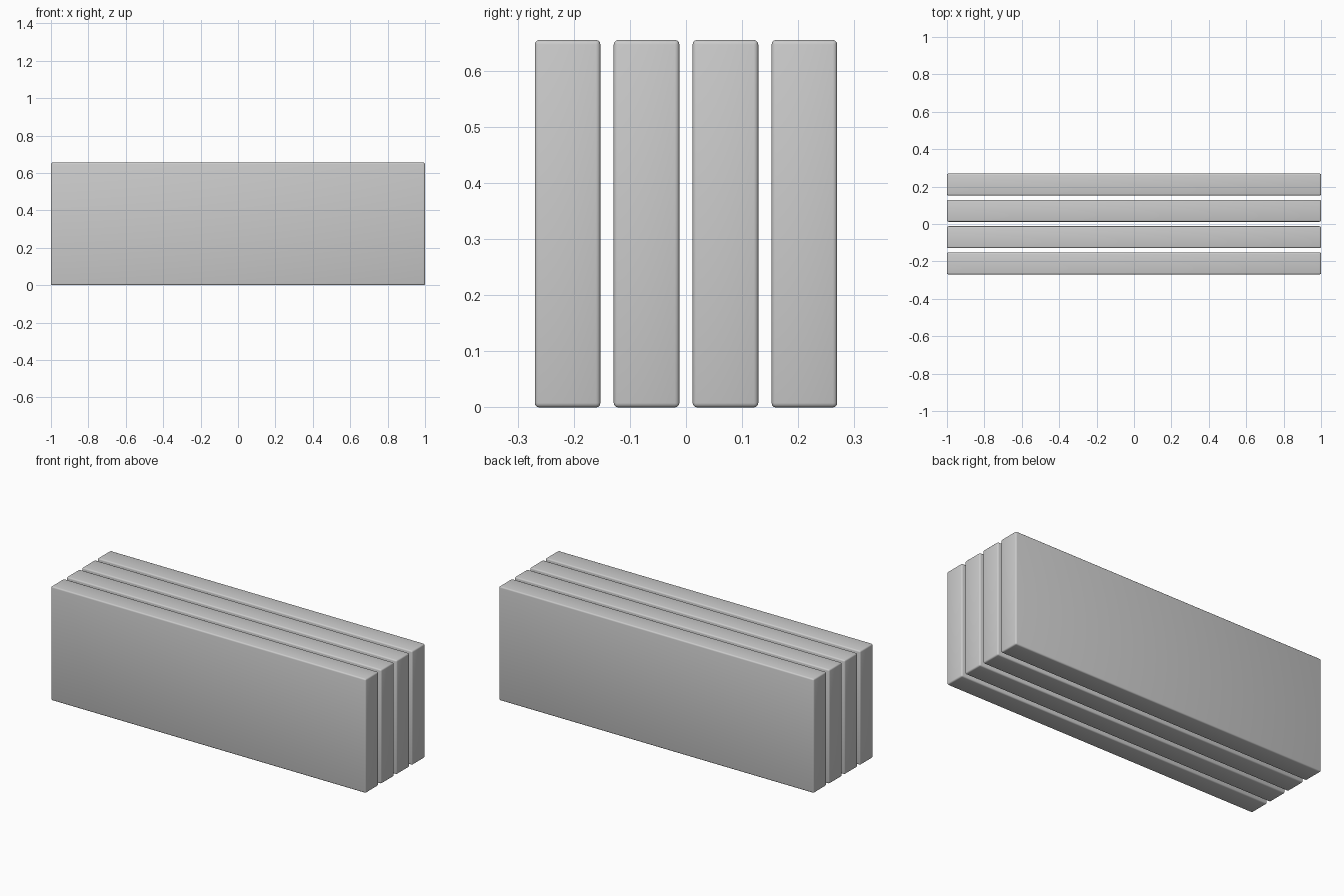
import bpy

if "Cube" in bpy.data.objects:
    bpy.data.objects.remove(bpy.data.objects["Cube"])

LENGTH, THICK, HEIGHT = 2.0, 0.117, 0.655
PITCH, COUNT, ROUND = 0.1407, 4, 0.008


def make_slab(index):
    """One upright slab with softly rounded edges."""
    y = (index - (COUNT - 1) / 2) * PITCH
    bpy.ops.mesh.primitive_cube_add(size=1, location=(0, y, HEIGHT / 2))
    slab = bpy.context.object
    slab.name = f"slab_{index + 1}"
    slab.scale = (LENGTH, THICK, HEIGHT)
    bpy.ops.object.transform_apply(location=False, rotation=False, scale=True)
    bevel = slab.modifiers.new("rounded_edges", "BEVEL")
    bevel.width = ROUND
    bevel.segments = 3
    bpy.ops.object.modifier_apply(modifier=bevel.name)
    bpy.ops.object.shade_smooth_by_angle()


# Row of identical slabs, evenly spaced front to back
for i in range(COUNT):
    make_slab(i)
